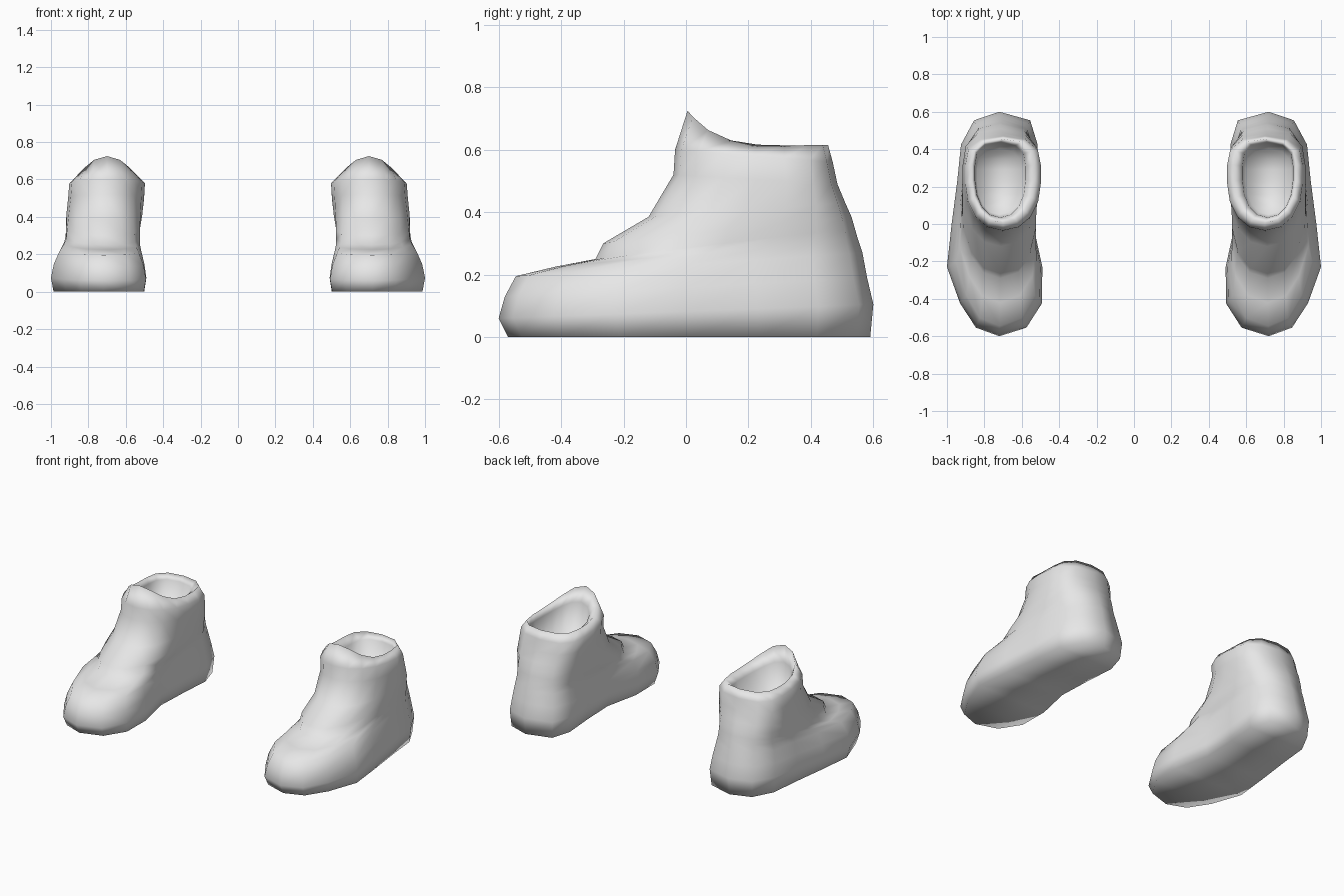
import bpy, bmesh, math

if "Cube" in bpy.data.objects:
    bpy.data.objects.remove(bpy.data.objects["Cube"], do_unlink=True)

# single plain grey material
grey = bpy.data.materials.new("plain_grey")
grey.use_nodes = True
grey.diffuse_color = (0.8, 0.8, 0.8, 1)
grey.node_tree.nodes["Principled BSDF"].inputs["Base Color"].default_value = (0.8, 0.8, 0.8, 1)

SEG = 8            # segments on each side of a ring, toe to heel
FOOT_X = 0.72      # centre line of the foot
# footprint offsets from the centre line, toe to heel
OUTER = [0, .125, .21, .28, .255, .225, .205, .135, 0]
INNER = [0, .145, .228, .23, .18, .19, .205, .165, 0]
# ankle offsets as a share of its half width, squarer at the heel
ANKLE = [0, .42, .73, .93, 1, 1, .92, .60, 0]

# rings from sole to inside of the collar:
# front y, back y, front z, back z, footprint share, footprint scale,
# ankle half width, ankle centre x, extra height at the tongue
RINGS = [
    (-.57, .59, .000, .000, 1.0, .95, .205, .72, 0),    # sole edge
    (-.60, .60, .060, .105, 1.0, 1.0, .205, .72, 0),    # widest line
    (-.58, .58, .13, .19, .95, .96, .205, .715, 0),
    (-.545, .565, .195, .27, .75, .89, .205, .715, 0),  # top of toe
    (-.42, .55, .225, .315, .55, .84, .205, .712, 0),
    (-.29, .54, .25, .35, .35, .82, .205, .712, 0),     # toe cap seam
    (-.265, .53, .30, .385, .25, .82, .205, .712, 0),
    (-.12, .51, .385, .43, .08, .82, .205, .712, 0),    # instep
    (-.04, .485, .52, .49, 0, 1, .203, .705, 0),        # ankle
    (-.035, .47, .60, .56, 0, 1, .202, .70, 0),
    (.005, .455, .61, .615, 0, 1, .165, .70, .115),     # collar rim
    (.035, .435, .57, .58, 0, 1, .135, .715, .06),      # lining
    (.05, .40, .44, .44, 0, 1, .12, .72, 0),            # inside floor
]


def ring_points(yf, yb, zf, zb, foot, scale, half, cx, hump):
    """Closed loop: toe to heel on the outer side, back along the inner side."""
    def point(i, side, table):
        u = (1 - math.cos(math.pi * i / SEG)) / 2
        width = foot * scale * table[i] + (1 - foot) * half * ANKLE[i]
        centre = foot * FOOT_X + (1 - foot) * cx
        z = zf + (zb - zf) * u + hump * (1 - u) ** 5
        return (centre + side * width, yf + (yb - yf) * u, z)
    return ([point(i, 1, OUTER) for i in range(SEG + 1)]
            + [point(i, -1, INNER) for i in range(SEG - 1, 0, -1)])


def make_shoe(name, mirror):
    bm = bmesh.new()
    loops = [[bm.verts.new((mirror * x, y, z)) for x, y, z in ring_points(*r)]
             for r in RINGS]
    n = 2 * SEG
    for a, b in zip(loops, loops[1:]):
        for i in range(n):
            j = (i + 1) % n
            bm.faces.new((a[i], a[j], b[j], b[i]))
    # sole and inside floor: strips of faces across the ring
    for loop in (loops[0], loops[-1]):
        for i in range(SEG):
            quad = [loop[i], loop[i + 1], loop[(n - i - 1) % n], loop[(n - i) % n]]
            bm.faces.new(list(dict.fromkeys(quad)))
    bmesh.ops.recalc_face_normals(bm, faces=bm.faces)
    mesh = bpy.data.meshes.new(name)
    bm.to_mesh(mesh)
    bm.free()
    mesh.materials.append(grey)
    mesh.polygons.foreach_set("use_smooth", [True] * len(mesh.polygons))
    obj = bpy.data.objects.new(name, mesh)
    bpy.context.collection.objects.link(obj)


make_shoe("left_shoe", 1)
make_shoe("right_shoe", -1)
